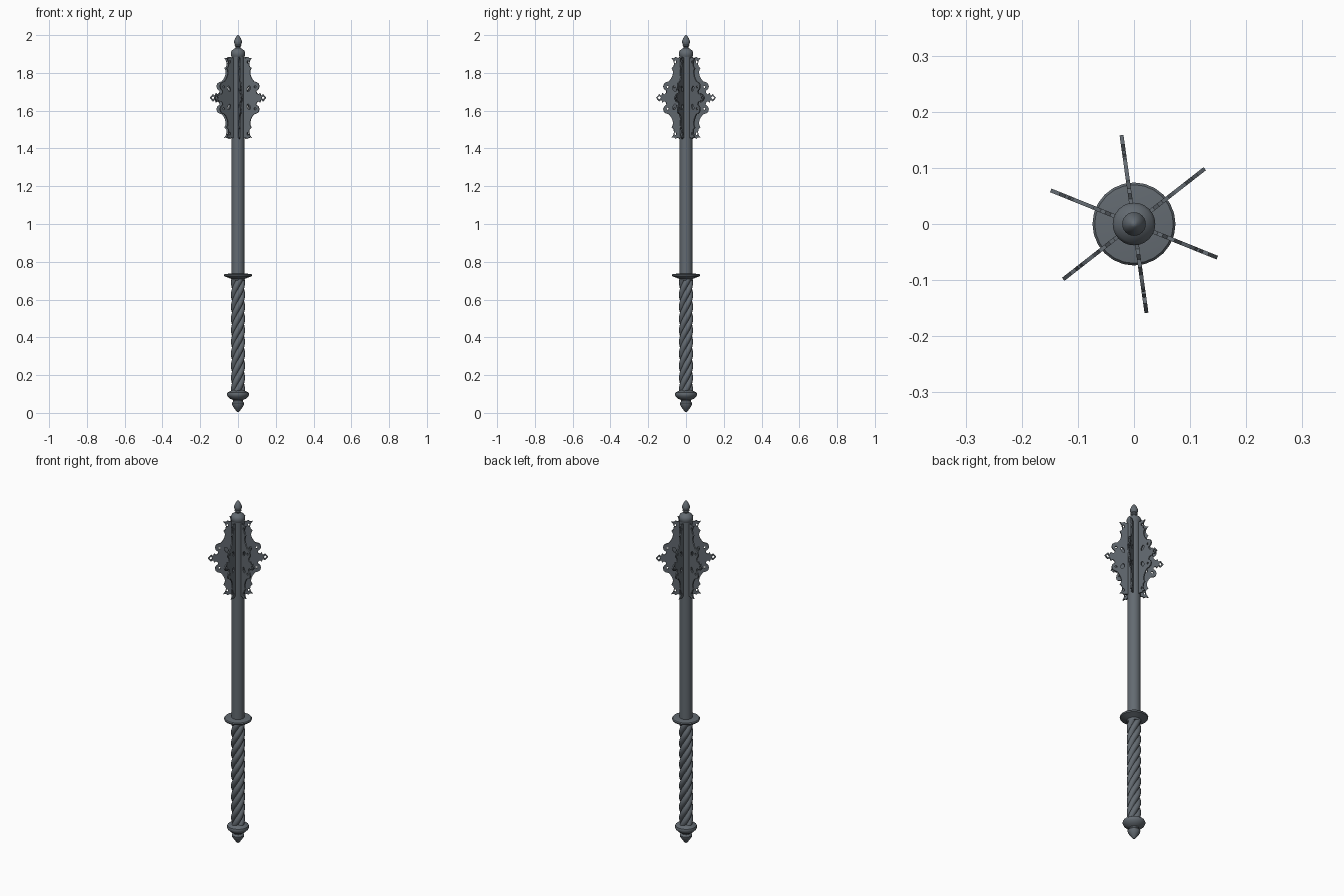
import bpy, bmesh, math
from mathutils import Matrix, Vector

cube = bpy.data.objects.get("Cube")
if cube:
    bpy.data.objects.remove(cube, do_unlink=True)

# Single dark steel colour
steel = bpy.data.materials.new("dark_steel")
steel.use_nodes = True
colour = (0.125, 0.145, 0.165, 1)
steel.diffuse_color = colour
steel.node_tree.nodes["Principled BSDF"].inputs["Base Color"].default_value = colour


def add_object(name, mesh, smooth_angle=None):
    obj = bpy.data.objects.new(name, mesh)
    bpy.context.collection.objects.link(obj)
    if not mesh.materials:
        mesh.materials.append(steel)
    if smooth_angle:
        bpy.ops.object.select_all(action='DESELECT')
        obj.select_set(True)
        bpy.context.view_layer.objects.active = obj
        bpy.ops.object.shade_smooth_by_angle(angle=math.radians(smooth_angle))
    return obj


def lathe(name, profile, sides=24):
    """Turn a (radius, height) profile around the z axis."""
    bm = bmesh.new()
    verts = [bm.verts.new((r, 0, z)) for r, z in profile]
    edges = [bm.edges.new(pair) for pair in zip(verts, verts[1:])]
    bmesh.ops.spin(bm, geom=verts + edges, cent=(0, 0, 0), axis=(0, 0, 1),
                   angle=math.tau, steps=sides, use_merge=True)
    bmesh.ops.remove_doubles(bm, verts=bm.verts, dist=0.00005)
    bmesh.ops.recalc_face_normals(bm, faces=bm.faces)
    mesh = bpy.data.meshes.new(name)
    bm.to_mesh(mesh)
    bm.free()
    return add_object(name, mesh, 40)


def curve_mesh(name, curve):
    """Bake a curve into a mesh."""
    temp = bpy.data.objects.new(name, curve)
    bpy.context.collection.objects.link(temp)
    graph = bpy.context.evaluated_depsgraph_get()
    mesh = bpy.data.meshes.new_from_object(temp.evaluated_get(graph))
    mesh.name = name
    bpy.data.objects.remove(temp, do_unlink=True)
    return mesh


def add_spline(curve, points, cyclic):
    spline = curve.splines.new('POLY')
    spline.points.add(len(points) - 1)
    for point, co in zip(spline.points, points):
        point.co = (*co, 1)
    spline.use_cyclic_u = cyclic


# Turned parts
lathe("pommel", [(0, 0.003), (0.008, 0.008), (0.022, 0.027), (0.032, 0.043),
                 (0.033, 0.052), (0.025, 0.062), (0.026, 0.068), (0.042, 0.075),
                 (0.055, 0.088), (0.059, 0.099), (0.056, 0.108), (0.044, 0.113),
                 (0.032, 0.12), (0, 0.12)])
lathe("guard", [(0, 0.70), (0.034, 0.70), (0.037, 0.71), (0.055, 0.717),
                (0.072, 0.723), (0.074, 0.73), (0.07, 0.735), (0.04, 0.738),
                (0, 0.738)])
lathe("shaft", [(0, 0.73), (0.034, 0.73), (0.034, 1.895), (0, 1.895)], 32)
lathe("top_collar", [(0, 1.885), (0.034, 1.885), (0.038, 1.895), (0.038, 1.908),
                     (0.033, 1.918), (0.022, 1.927), (0.015, 1.932), (0, 1.932)])
lathe("finial", [(0, 1.925), (0.015, 1.925), (0.013, 1.937), (0.019, 1.943),
                 (0.016, 1.948), (0.021, 1.96), (0.021, 1.968), (0.014, 1.985),
                 (0.006, 1.997), (0, 2.0)])

# Twisted grip: a core wrapped in four rope strands
lathe("grip_core", [(0, 0.11), (0.022, 0.11), (0.022, 0.71), (0, 0.71)], 12)
STRANDS, PITCH, LOW, HIGH = 4, 0.25, 0.108, 0.712
for i in range(STRANDS):
    curve = bpy.data.curves.new("grip_strand", 'CURVE')
    curve.dimensions = '3D'
    curve.bevel_depth = 0.0165
    curve.bevel_resolution = 3
    curve.use_fill_caps = True
    path = []
    for k in range(81):
        z = LOW + (HIGH - LOW) * k / 80
        a = math.tau * (z / PITCH + i / STRANDS)
        path.append((0.021 * math.cos(a), 0.021 * math.sin(a), z))
    add_spline(curve, path, False)
    add_object(f"grip_strand_{i + 1}", curve_mesh("grip_strand", curve), 50)

# Pierced flange: upper half outline mirrored downward, plus cut-outs
CENTRE = 1.668
half = [(0.16, 0), (0.143, 0.019), (0.132, 0.011), (0.126, 0.026), (0.116, 0.018),
        (0.106, 0.026), (0.105, 0.037), (0.117, 0.046), (0.122, 0.06),
        (0.117, 0.076), (0.106, 0.083), (0.092, 0.087), (0.083, 0.097),
        (0.073, 0.115), (0.069, 0.132), (0.071, 0.147), (0.077, 0.157),
        (0.066, 0.166), (0.064, 0.184), (0.068, 0.198), (0.078, 0.212),
        (0.064, 0.209), (0.055, 0.217), (0.045, 0.211), (0.028, 0.214)]
outline = half + [(r, -z) for r, z in reversed(half[1:])]


def hole(r, z, width, height, sides=10, tilt=0):
    ring = []
    for k in range(sides):
        a = math.tau * k / sides
        p = Matrix.Rotation(tilt, 2) @ Vector((width * math.cos(a), height * math.sin(a)))
        ring.append((r + p.x, z + p.y))
    return ring


curve = bpy.data.curves.new("flange", 'CURVE')
curve.dimensions = '2D'
curve.fill_mode = 'BOTH'
curve.extrude = 0.0035
cutouts = [hole(0.143, 0, 0.009, 0.010, 4)]
for s in (1, -1):
    cutouts += [hole(0.062, s * 0.048, 0.009, 0.016, 10, s * -0.4),
                hole(0.098, s * 0.058, 0.006, 0.006),
                hole(0.057, s * 0.19, 0.005, 0.008)]
for loop in [outline] + cutouts:
    add_spline(curve, [(r, z, 0) for r, z in loop], True)
flange_mesh = curve_mesh("flange", curve)
bm = bmesh.new()
bm.from_mesh(flange_mesh)
bmesh.ops.remove_doubles(bm, verts=bm.verts, dist=0.00005)
bmesh.ops.recalc_face_normals(bm, faces=bm.faces)
for face in bm.faces:
    face.smooth = False
bm.to_mesh(flange_mesh)
bm.free()

# Six flanges set around the head
for i in range(6):
    flange = add_object(f"flange_{i + 1}", flange_mesh)
    flange.matrix_world = (Matrix.Translation((0, 0, CENTRE))
                           @ Matrix.Rotation(math.radians(38 + 60 * i), 4, 'Z')
                           @ Matrix.Rotation(math.pi / 2, 4, 'X'))
